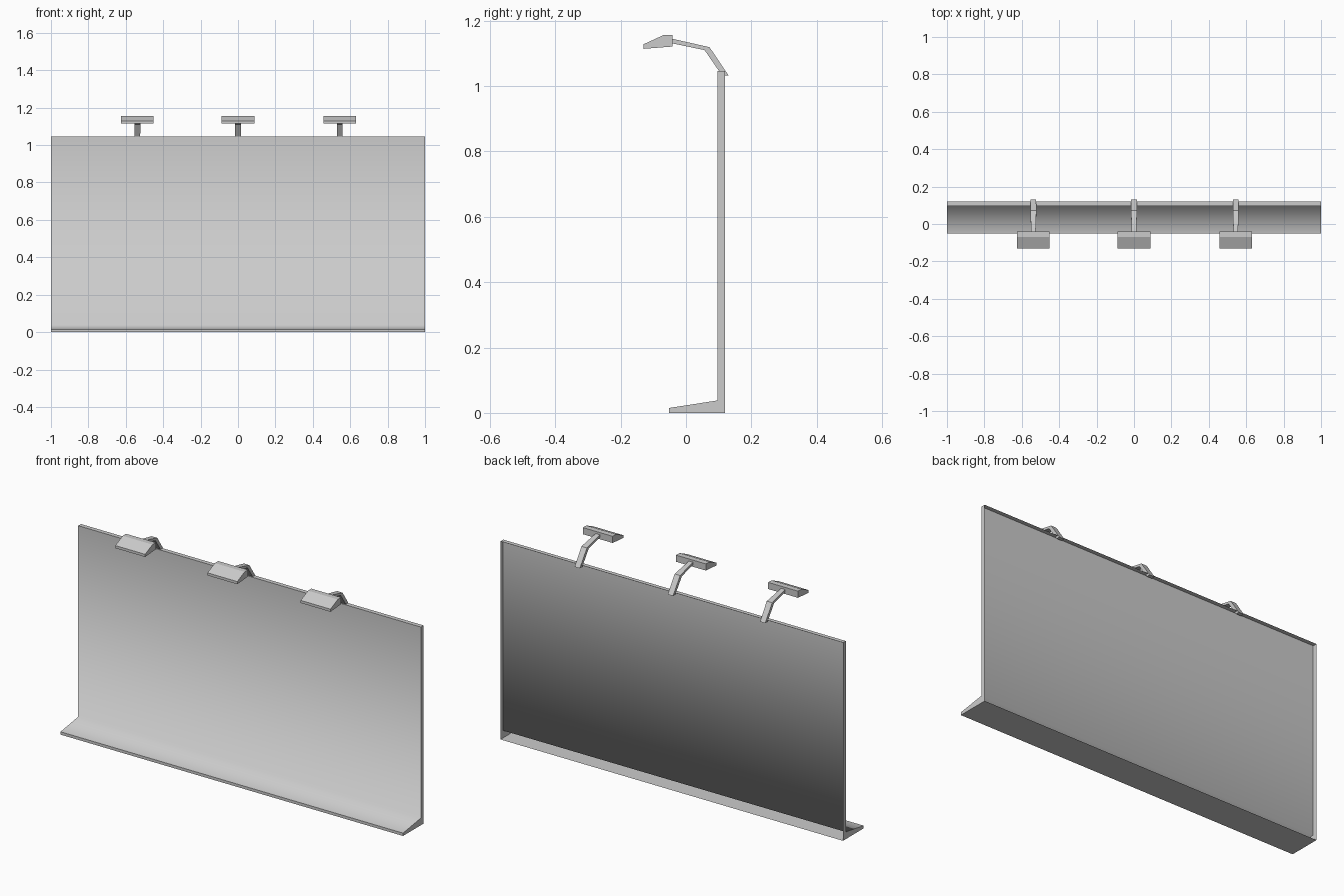
import bpy, bmesh

if "Cube" in bpy.data.objects:
    bpy.data.objects.remove(bpy.data.objects["Cube"])


def prism(name, profile, half_widths, x=0.0, open_side=None, soft_point=None):
    """Sweep a (y, z) profile across x; half_widths gives each point's half width."""
    bm = bmesh.new()
    left = [bm.verts.new((x - w, y, z)) for (y, z), w in zip(profile, half_widths)]
    right = [bm.verts.new((x + w, y, z)) for (y, z), w in zip(profile, half_widths)]
    n = len(profile)
    bm.faces.new(left)
    bm.faces.new(right[::-1])
    for i in range(n):
        if i != open_side:
            j = (i + 1) % n
            bm.faces.new((left[i], right[i], right[j], left[j]))
    bmesh.ops.recalc_face_normals(bm, faces=bm.faces)
    # one profile corner may be shaded as a soft cove
    if soft_point is not None:
        soft = bm.edges.get((left[soft_point], right[soft_point]))
        for e in bm.edges:
            e.smooth = e is soft
        for f in soft.link_faces:
            f.smooth = True
    me = bpy.data.meshes.new(name)
    bm.to_mesh(me)
    bm.free()
    ob = bpy.data.objects.new(name, me)
    bpy.context.collection.objects.link(ob)
    return ob


# Board with sloped ledge: a shell, open at the back
board = [(0.119, 0.0), (0.119, 1.046), (0.096, 1.046),
         (0.096, 0.038), (-0.052, 0.015), (-0.052, 0.0)]
prism("board_and_ledge", board, [1.0] * 6, open_side=0, soft_point=3)

# Lamps on bent arms along the top edge
arm = [(-0.043, 1.145), (0.072, 1.119), (0.130, 1.033),
       (0.110, 1.033), (0.057, 1.110), (-0.043, 1.131)]
arm_w = [0.012, 0.016, 0.015, 0.015, 0.016, 0.012]
head = [(-0.130, 1.114), (-0.130, 1.128), (-0.069, 1.156),
        (-0.041, 1.156), (-0.041, 1.121)]
for label, x in (("left", -0.538), ("middle", 0.0), ("right", 0.544)):
    prism("lamp_arm_" + label, arm, arm_w, x)
    prism("lamp_head_" + label, head, [0.087] * 5, x)
